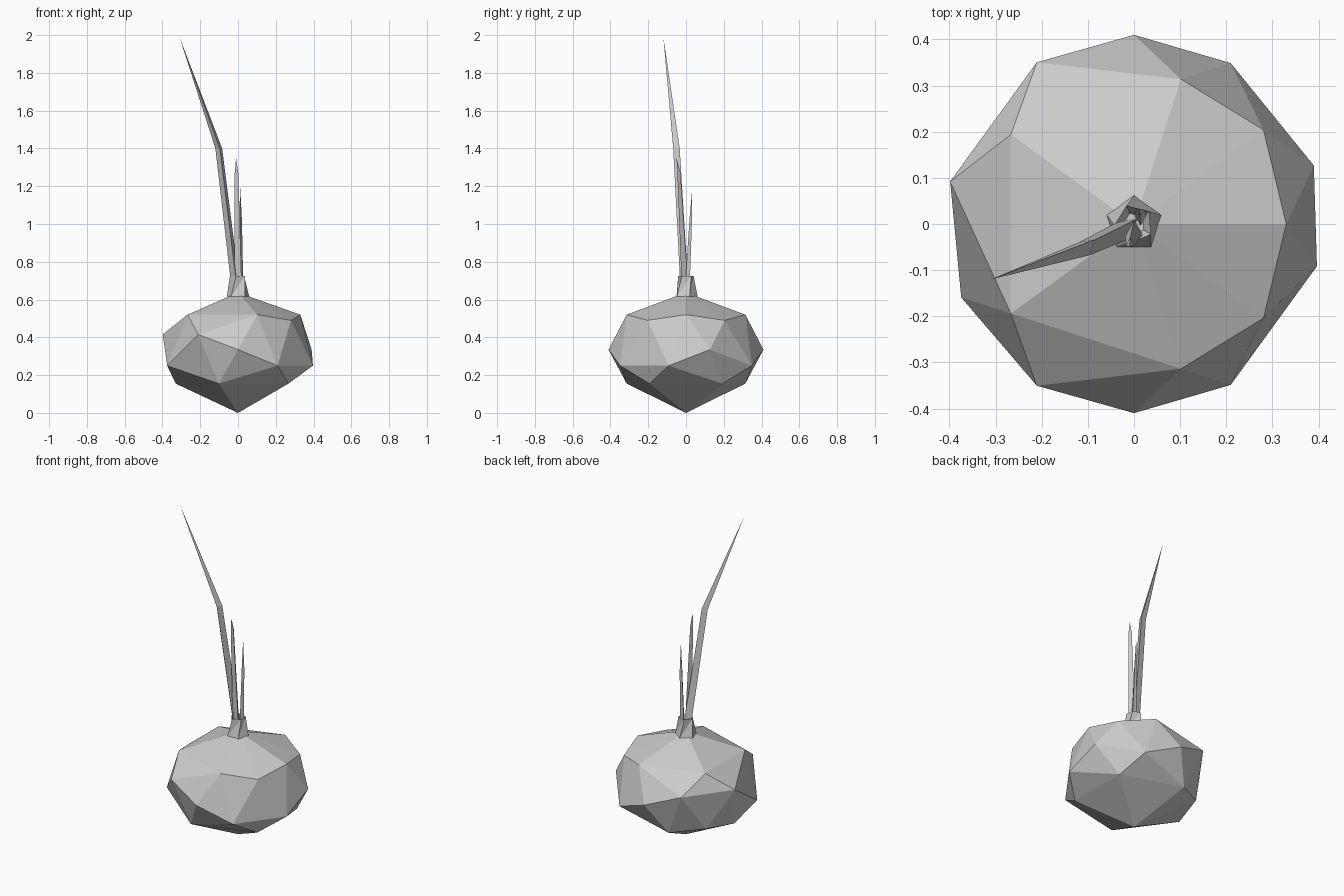
import bpy, bmesh
from math import cos, sin, radians
from mathutils import Vector

cube = bpy.data.objects.get("Cube")
if cube:
    bpy.data.objects.remove(cube, do_unlink=True)

grey = bpy.data.materials.new("plain_grey")
grey.use_nodes = True
colour = (0.6, 0.6, 0.6, 1)
grey.diffuse_color = colour
grey.node_tree.nodes["Principled BSDF"].inputs["Base Color"].default_value = colour


def polar(angle, radius, z):
    a = radians(angle)
    return Vector((radius * cos(a), radius * sin(a), z))


def finish(name, bm):
    bmesh.ops.recalc_face_normals(bm, faces=bm.faces[:])
    mesh = bpy.data.meshes.new(name)
    bm.to_mesh(mesh)
    bm.free()
    mesh.materials.append(grey)
    obj = bpy.data.objects.new(name, mesh)
    bpy.context.collection.objects.link(obj)
    return obj


def bridge(bm, lower, upper):
    n = len(lower)
    for i in range(n):
        j = (i + 1) % n
        bm.faces.new((lower[i], lower[j], upper[j]))
        bm.faces.new((lower[i], upper[j], upper[i]))


# Bulb: faceted hull of rings, given as (radius, height, angles)
rings = [
    (0, 0, [0]),
    (0.33, 0.155, range(36, 360, 72)),
    (0.347, 0.185, [144]),
    (0.407, 0.25, [59, 203, 301, 347]),
    (0.41, 0.335, [18, 90, 270]),
    (0.409, 0.415, [121, 167, 239]),
    (0.347, 0.49, [36, 324]),
    (0.33, 0.52, range(0, 360, 72)),
    (0, 0.637, [0]),
]
bm = bmesh.new()
for radius, z, angles in rings:
    for angle in angles:
        bm.verts.new(polar(angle, radius, z))
bmesh.ops.convex_hull(bm, input=bm.verts[:])
finish("bulb", bm)

# Neck: twisted five-sided collar with a sunken top
bm = bmesh.new()
levels = []
for radius, z, twist in [(0.062, 0.615, 18), (0.043, 0.725, 40), (0.025, 0.69, 40)]:
    levels.append([bm.verts.new(polar(twist + 72 * i, radius, z)) for i in range(5)])
for lower, upper in zip(levels, levels[1:]):
    bridge(bm, lower, upper)
bm.faces.new(levels[-1])
finish("neck", bm)


# Leaves: three-sided blades through (x, y, z, radius), ending in a point
def leaf(name, sections, tip, turn):
    bm = bmesh.new()
    loops = []
    for x, y, z, radius in sections:
        centre = Vector((x, y, z))
        loops.append([bm.verts.new(centre + polar(turn + 120 * i, radius, 0)) for i in range(3)])
    for lower, upper in zip(loops, loops[1:]):
        bridge(bm, lower, upper)
    bm.faces.new(loops[0])
    point = bm.verts.new(tip)
    last = loops[-1]
    for i in range(3):
        bm.faces.new((last[i], last[(i + 1) % 3], point))
    finish(name, bm)


leaf("long_leaf", [(-0.012, -0.005, 0.68, 0.026), (-0.1, -0.047, 1.4, 0.021)],
     (-0.31, -0.12, 1.99), 40)
leaf("middle_leaf", [(0, -0.012, 0.68, 0.022), (-0.008, -0.04, 1.27, 0.011)],
     (-0.01, -0.05, 1.35), 90)
leaf("short_leaf", [(0.014, 0.012, 0.68, 0.016), (0.013, 0.027, 1.02, 0.009)],
     (0.012, 0.033, 1.19), 30)
